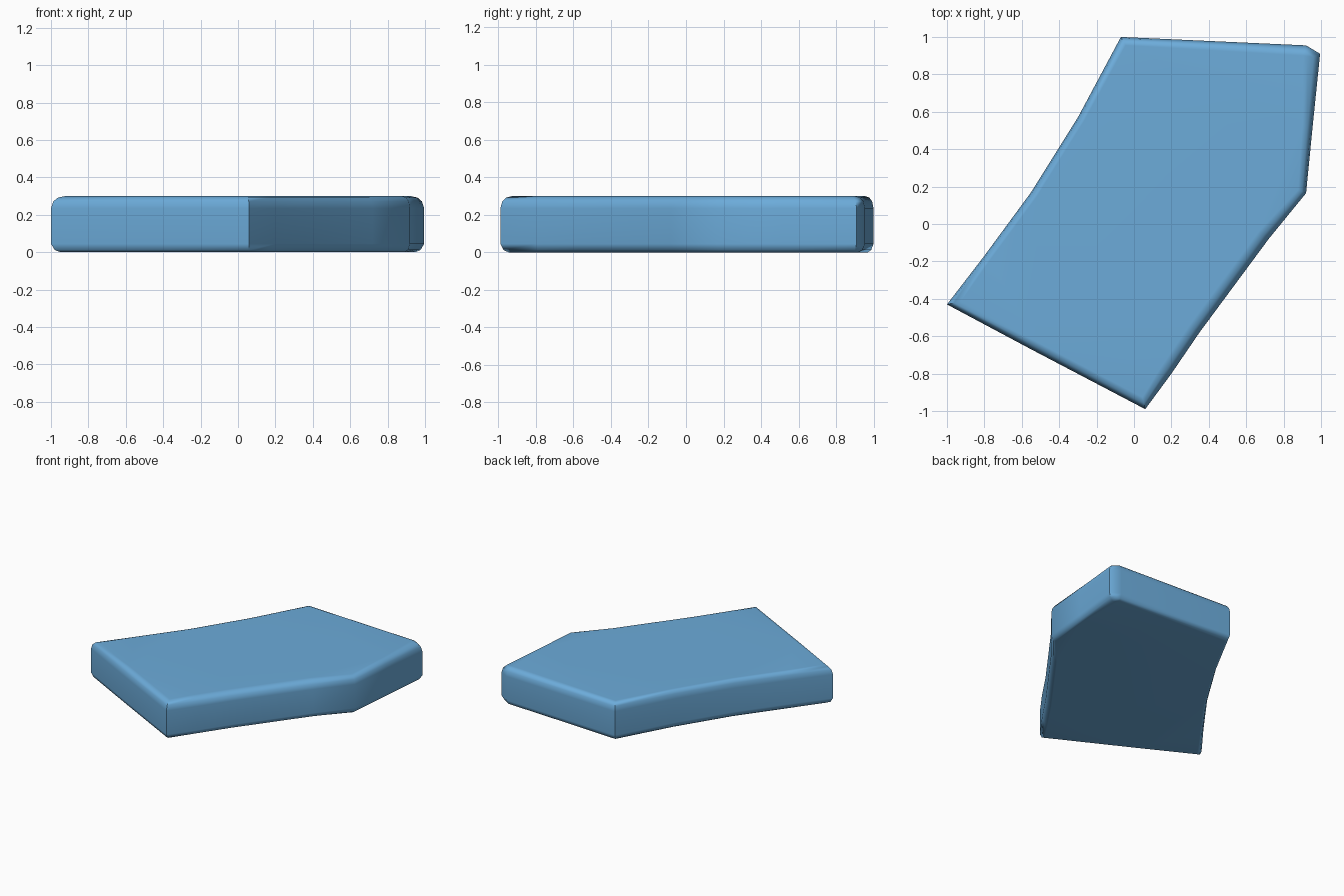
import bpy, bmesh, math
from mathutils import Vector

if "Cube" in bpy.data.objects:
    bpy.data.objects.remove(bpy.data.objects["Cube"])

# Outline of the slab, anticlockwise: x, y, width of the worn top edge
OUTLINE = [(-1.0, -0.43, 0.045), (-0.55, -0.67, 0.045), (0.06, -0.99, 0.045),
           (0.20, -0.80, 0.06), (0.35, -0.58, 0.06), (0.72, -0.08, 0.06),
           (0.92, 0.165, 0.04), (0.955, 0.52, 0.05), (0.995, 0.91, 0.06),
           (0.92, 0.955, 0.05), (-0.07, 1.0, 0.04), (-0.30, 0.57, 0.035),
           (-0.55, 0.17, 0.035), (-0.80, -0.17, 0.035)]
# Rounded edge profile: height, share of the edge width moved inwards
PROFILE = [(0.0, 0.75), (0.012, 0.30), (0.045, 0.0), (0.235, 0.0),
           (0.272, 0.18), (0.292, 0.55), (0.30, 1.1)]


def inset_point(i, share):
    """Move outline point i inwards along its mitre."""
    n = len(OUTLINE)
    a, p, b = (Vector(OUTLINE[k % n][:2]) for k in (i - 1, i, i + 1))
    d1, d2 = (p - a).normalized(), (b - p).normalized()
    n1, n2 = Vector((-d1.y, d1.x)), Vector((-d2.y, d2.x))
    mitre = (n1 + n2) / (1 + n1.dot(n2))
    return p + mitre * OUTLINE[i][2] * share


# Stone slab: stacked outline rings joined into a closed shell
bm = bmesh.new()
rings = []
for z, share in PROFILE:
    rings.append([bm.verts.new((*inset_point(i, share), z))
                  for i in range(len(OUTLINE))])
n = len(OUTLINE)
for low, high in zip(rings, rings[1:]):
    for i in range(n):
        j = (i + 1) % n
        bm.faces.new((low[i], low[j], high[j], high[i]))
caps = [bm.faces.new(rings[-1]), bm.faces.new(rings[0][::-1])]
bmesh.ops.triangulate(bm, faces=caps)
bmesh.ops.recalc_face_normals(bm, faces=bm.faces)

mesh = bpy.data.meshes.new("stone_slab")
bm.to_mesh(mesh)
bm.free()
slab = bpy.data.objects.new("stone_slab", mesh)
bpy.context.collection.objects.link(slab)

# Single blue colour
blue = bpy.data.materials.new("light blue")
blue.diffuse_color = (0.15, 0.41, 0.70, 1)
blue.use_nodes = True
blue.node_tree.nodes["Principled BSDF"].inputs["Base Color"].default_value = blue.diffuse_color
mesh.materials.append(blue)

# Soft edges, crisp corners
bpy.context.view_layer.objects.active = slab
slab.select_set(True)
bpy.ops.object.shade_smooth_by_angle(angle=math.radians(45))
weighted = slab.modifiers.new("even_shading", 'WEIGHTED_NORMAL')
weighted.keep_sharp = True
